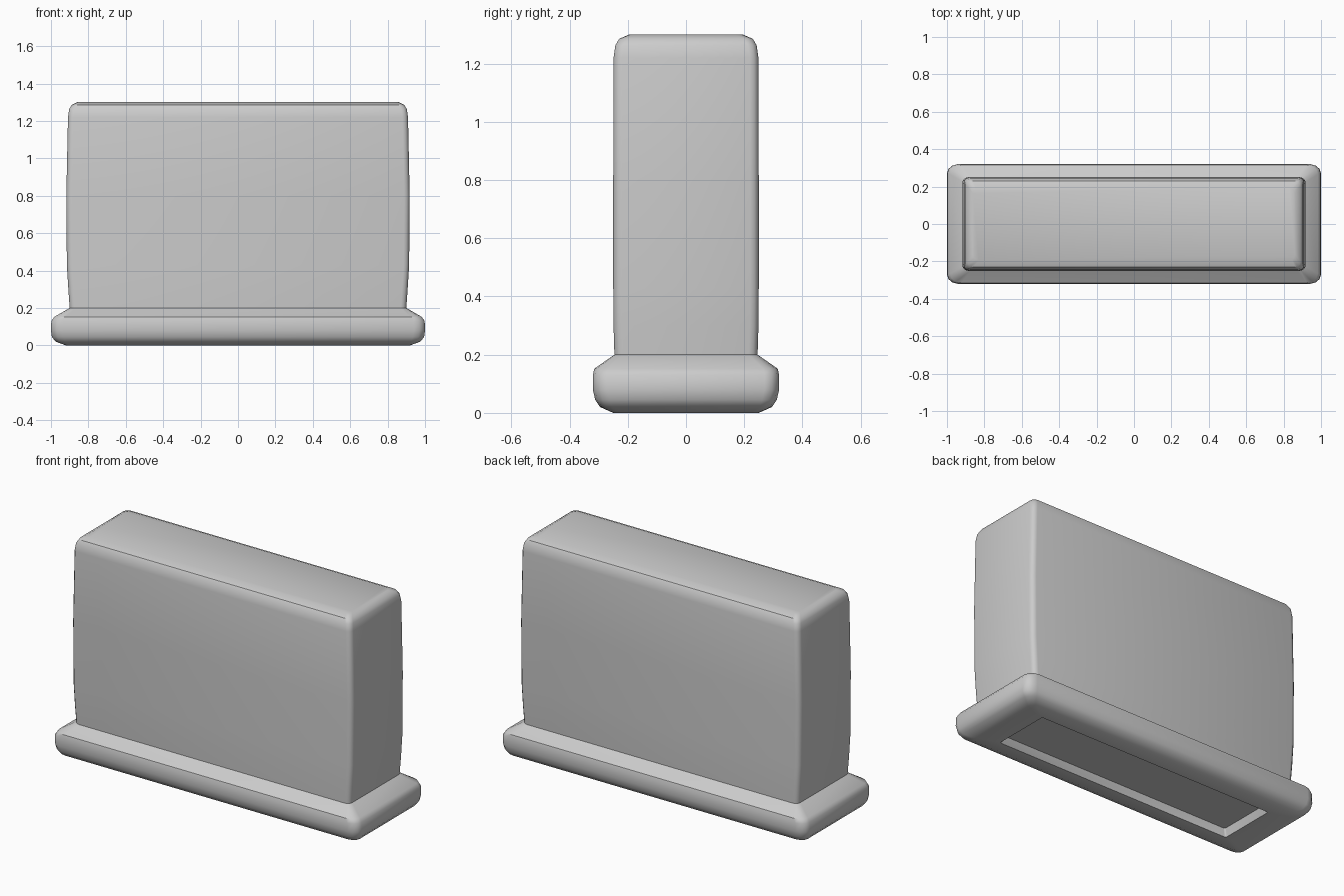
import bpy, bmesh, math

if "Cube" in bpy.data.objects:
    bpy.data.objects.remove(bpy.data.objects["Cube"])


def corner_ring(bm, hx, hy, z, rx, ry, seg=3):
    """One rounded-rectangle loop of vertices."""
    verts = []
    for q, (sx, sy) in enumerate([(1, 1), (-1, 1), (-1, -1), (1, -1)]):
        for i in range(seg + 1):
            a = math.pi / 2 * (q + i / seg)
            verts.append(bm.verts.new((sx * (hx - rx) + rx * math.cos(a),
                                       sy * (hy - ry) + ry * math.sin(a), z)))
    return verts


def loft(name, rings):
    bm = bmesh.new()
    loops = [corner_ring(bm, *r) for r in rings]
    for a, b in zip(loops, loops[1:]):
        n = len(a)
        for i in range(n):
            j = (i + 1) % n
            bm.faces.new((a[i], a[j], b[j], b[i]))
    bm.faces.new(loops[0][::-1])
    bm.faces.new(loops[-1])
    bmesh.ops.recalc_face_normals(bm, faces=bm.faces[:])
    mesh = bpy.data.meshes.new(name)
    bm.to_mesh(mesh)
    bm.free()
    obj = bpy.data.objects.new(name, mesh)
    bpy.context.collection.objects.link(obj)
    bpy.context.view_layer.objects.active = obj
    obj.select_set(True)
    bpy.ops.object.shade_smooth_by_angle(angle=math.radians(35))
    obj.select_set(False)
    return obj


# Whole block: half width, half depth, height, corner radii
loft("block_with_plinth", [
    # recessed underside
    (0.77, 0.165, 0.045, 0.01, 0.01),
    (0.785, 0.175, 0.00, 0.01, 0.01),
    # rounded plinth
    (0.92, 0.25, 0.00, 0.03, 0.03),
    (0.975, 0.295, 0.02, 0.05, 0.04),
    (0.995, 0.312, 0.045, 0.06, 0.05),
    (1.00, 0.32, 0.08, 0.06, 0.05),
    (0.998, 0.32, 0.13, 0.06, 0.05),
    (0.983, 0.315, 0.152, 0.06, 0.05),
    # sloped shoulder
    (0.90, 0.246, 0.20, 0.03, 0.03),
    # slightly bulging body
    (0.907, 0.249, 0.30, 0.03, 0.03),
    (0.915, 0.25, 0.43, 0.03, 0.03),
    (0.918, 0.25, 0.80, 0.03, 0.03),
    (0.909, 0.249, 1.22, 0.03, 0.03),
    # rounded top rim
    (0.903, 0.243, 1.262, 0.03, 0.03),
    (0.89, 0.23, 1.285, 0.03, 0.03),
    (0.86, 0.195, 1.30, 0.03, 0.03),
])
